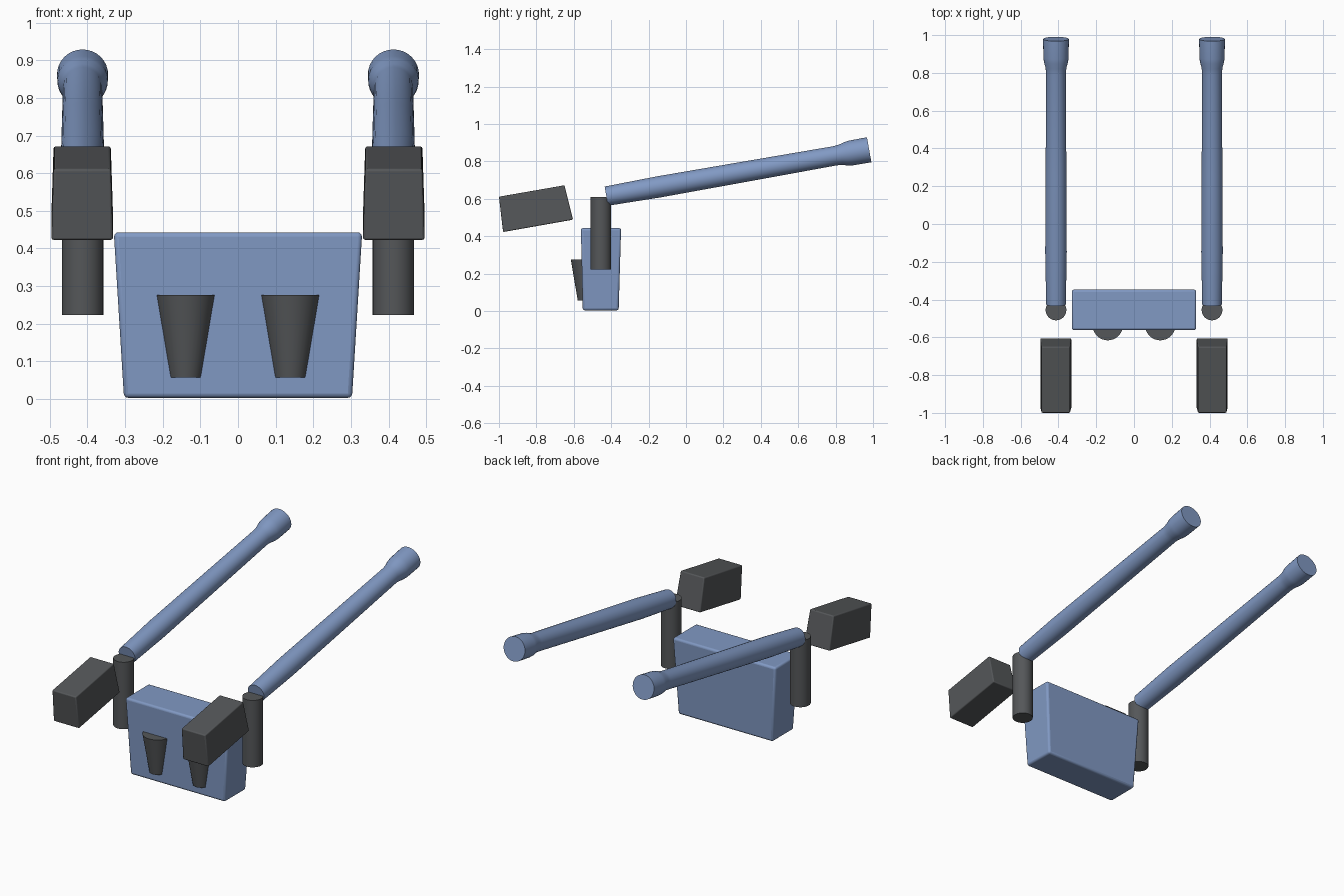
import bpy, bmesh, math
from mathutils import Matrix, Vector

if "Cube" in bpy.data.objects:
    bpy.data.objects.remove(bpy.data.objects["Cube"])


def material(name, rgb):
    m = bpy.data.materials.new(name)
    m.diffuse_color = (*rgb, 1)
    m.use_nodes = True
    m.node_tree.nodes["Principled BSDF"].inputs["Base Color"].default_value = m.diffuse_color
    return m


BLUE = material("blue", (0.22, 0.32, 0.55))
DARK = material("dark_grey", (0.09, 0.095, 0.1))


def finish(name, bm, mat, bevel=0.0, angle=35):
    bmesh.ops.recalc_face_normals(bm, faces=bm.faces)
    mesh = bpy.data.meshes.new(name)
    bm.to_mesh(mesh)
    bm.free()
    mesh.materials.append(mat)
    obj = bpy.data.objects.new(name, mesh)
    bpy.context.collection.objects.link(obj)
    if bevel:
        mod = obj.modifiers.new("soft_edges", 'BEVEL')
        mod.width, mod.segments = bevel, 3
    bpy.ops.object.select_all(action='DESELECT')
    obj.select_set(True)
    bpy.context.view_layer.objects.active = obj
    bpy.ops.object.shade_smooth_by_angle(angle=math.radians(angle))
    return obj


def loft(name, rings, mat, **kw):
    """Skin a closed solid through rings of equal point count."""
    bm = bmesh.new()
    rows = [[bm.verts.new(p) for p in ring] for ring in rings]
    n = len(rows[0])
    for a, b in zip(rows, rows[1:]):
        for i in range(n):
            j = (i + 1) % n
            bm.faces.new((a[i], a[j], b[j], b[i]))
    bm.faces.new(rows[0])
    bm.faces.new(rows[-1])
    return finish(name, bm, mat, **kw)


def turned(name, origin, axis, profile, mat, sides=32, **kw):
    """Round solid: profile is (distance along axis, radius)."""
    rot = Vector(axis).to_track_quat('Z', 'Y').to_matrix().to_4x4()
    mtx = Matrix.Translation(origin) @ rot
    rings = [[mtx @ Vector((r * math.cos(2 * math.pi * i / sides),
                            r * math.sin(2 * math.pi * i / sides), d))
              for i in range(sides)] for d, r in profile]
    return loft(name, rings, mat, **kw)


def rect(hx, y0, y1, z):
    return [(-hx, y0, z), (hx, y0, z), (hx, y1, z), (-hx, y1, z)]


# tapered central body
loft("body", [rect(0.303, -0.552, -0.36, 0.003), rect(0.33, -0.562, -0.347, 0.443)],
     BLUE, bevel=0.012)

for side, s in (("left", -1), ("right", 1)):
    # tapered cup on the front of the body
    turned(f"{side}_front_cup", (s * 0.139, -0.536, 0.057), (0, 0, 1),
           [(0, 0.043), (0.219, 0.08)], DARK)

    # upright post beside the body
    turned(f"{side}_post", (s * 0.413, -0.455, 0.223), (0, 0, 1),
           [(0, 0.055), (0.387, 0.055)], DARK)

    # long tilted bar with a flared knob at the far end
    tilt = math.radians(10)
    turned(f"{side}_bar", (s * 0.413, -0.426, 0.614), (0, math.cos(tilt), math.sin(tilt)),
           [(0, 0.052), (0.28, 0.057), (0.7, 0.055), (1.245, 0.052),
            (1.275, 0.056), (1.305, 0.064), (1.33, 0.067), (1.427, 0.068)], BLUE)

    # slanted block in front: top is a little narrower than the bottom
    cx = s * 0.414
    quad = [(-1.0, 0.611, 0.076), (-0.65, 0.672, 0.076),
            (-0.604, 0.488, 0.082), (-0.978, 0.422, 0.082)]
    loft(f"{side}_block", [[(cx + k * w, y, z) for y, z, w in quad] for k in (-1, 1)],
         DARK, bevel=0.006)
